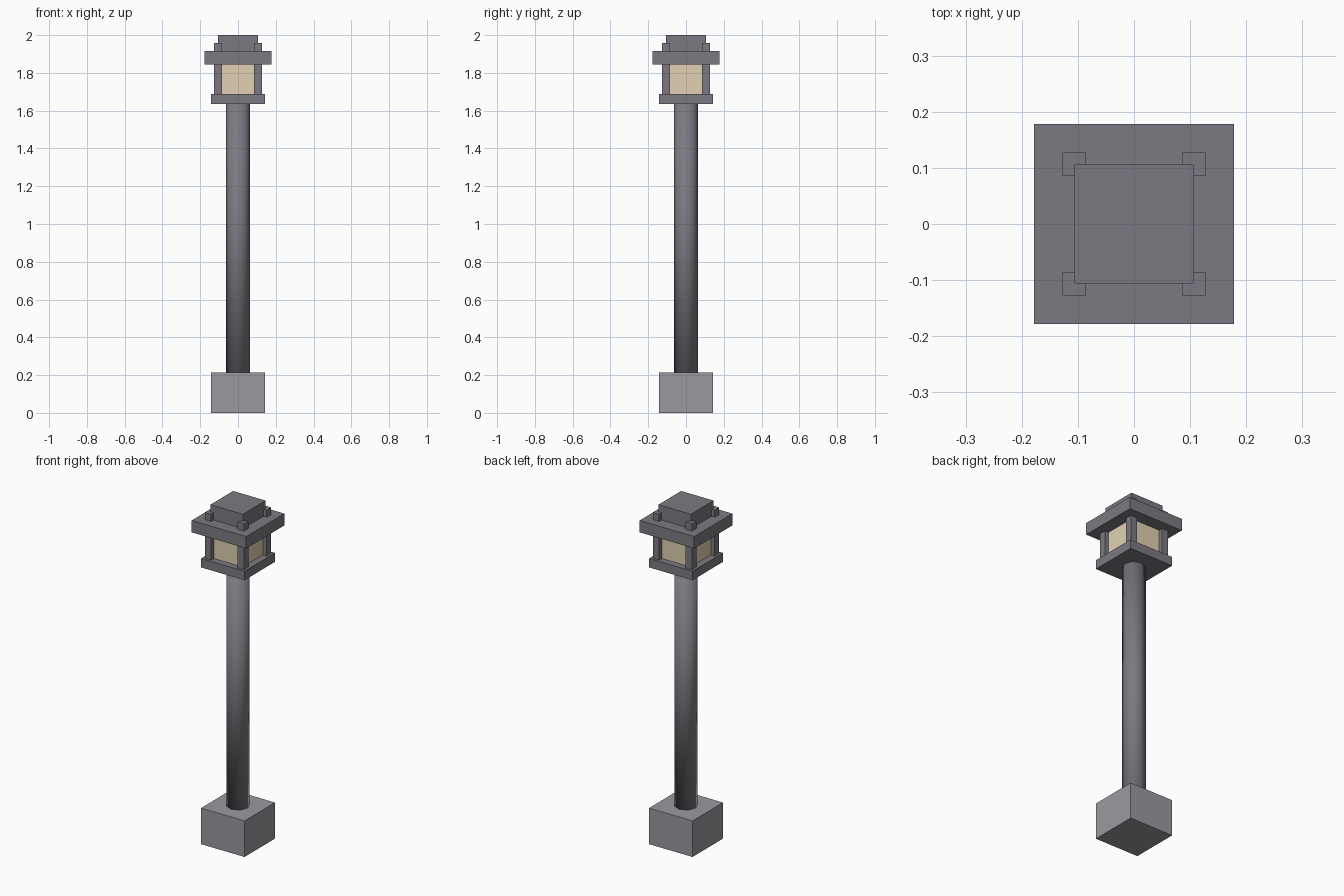
import bpy

if "Cube" in bpy.data.objects:
    bpy.data.objects.remove(bpy.data.objects["Cube"])


def material(name, color):
    m = bpy.data.materials.new(name)
    m.diffuse_color = (*color, 1.0)
    m.use_nodes = True
    m.node_tree.nodes["Principled BSDF"].inputs["Base Color"].default_value = m.diffuse_color
    return m


STONE = material("stone", (0.32, 0.32, 0.35))
METAL = material("dark_metal", (0.20, 0.195, 0.22))
GLASS = material("warm_glass", (0.75, 0.64, 0.44))


def box(name, half, z0, z1, mat, x=0.0, y=0.0):
    bpy.ops.mesh.primitive_cube_add(size=1, location=(x, y, (z0 + z1) / 2))
    ob = bpy.context.object
    ob.name = name
    ob.scale = (2 * half, 2 * half, z1 - z0)
    bpy.ops.object.transform_apply(location=False, rotation=False, scale=True)
    ob.data.materials.append(mat)
    return ob


# Stone footing
box("footing", 0.142, 0.0, 0.213, STONE)

# Eight-sided pole, softly shaded all over
POLE_BOTTOM, POLE_TOP = 0.21, 1.637
bpy.ops.mesh.primitive_cylinder_add(
    vertices=8, radius=0.0625, depth=POLE_TOP - POLE_BOTTOM,
    location=(0, 0, (POLE_BOTTOM + POLE_TOP) / 2))
pole = bpy.context.object
pole.name = "pole"
pole.data.materials.append(METAL)
bpy.ops.object.shade_smooth()

# Lantern: tray, glass, roof and cap
box("lantern_tray", 0.142, 1.634, 1.687, METAL)
box("lantern_glass", 0.103, 1.68, 1.85, GLASS)
box("lantern_roof", 0.178, 1.845, 1.915, METAL)
box("lantern_cap", 0.106, 1.91, 2.0, METAL)

# Corner posts run up through the roof
for sx, x_side in ((-1, "left"), (1, "right")):
    for sy, y_side in ((-1, "front"), (1, "back")):
        box(f"corner_post_{y_side}_{x_side}", 0.021, 1.68, 1.957, METAL,
            sx * 0.1065, sy * 0.1065)
